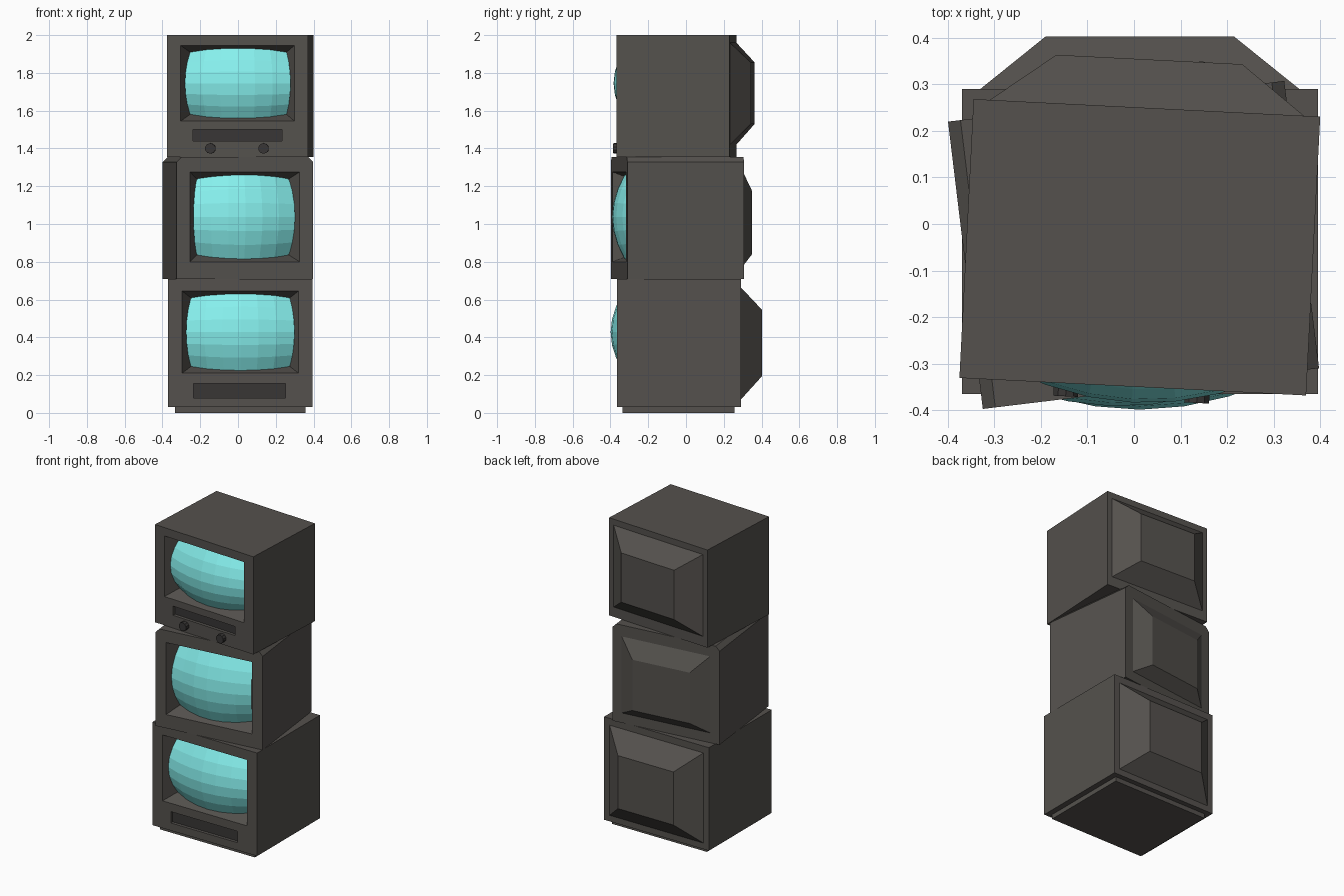
import bpy, bmesh, math
from mathutils import Matrix

if "Cube" in bpy.data.objects:
    bpy.data.objects.remove(bpy.data.objects["Cube"])


def material(name, rgb):
    m = bpy.data.materials.new(name)
    m.diffuse_color = (*rgb, 1)
    m.use_nodes = True
    m.node_tree.nodes["Principled BSDF"].inputs["Base Color"].default_value = m.diffuse_color
    return m


CASE = material("case_plastic", (0.09, 0.083, 0.075))
DARK = material("dark_plastic", (0.04, 0.037, 0.036))
GLASS = material("screen_glass", (0.24, 0.87, 0.85))


def add_mesh(name, verts, faces, mat, place):
    me = bpy.data.meshes.new(name)
    bm = bmesh.new()
    vs = [bm.verts.new(v) for v in verts]
    for f in faces:
        bm.faces.new([vs[i] for i in f])
    bmesh.ops.recalc_face_normals(bm, faces=bm.faces[:])
    bm.to_mesh(me)
    bm.free()
    ob = bpy.data.objects.new(name, me)
    bpy.context.collection.objects.link(ob)
    me.materials.append(mat)
    ob.matrix_world = place
    return ob


def loft(name, ring_a, ring_b, mat, place):
    """Closed solid between two rings with the same point count."""
    n = len(ring_a)
    faces = [tuple(range(n)), tuple(range(2 * n - 1, n - 1, -1))]
    faces += [(i, (i + 1) % n, n + (i + 1) % n, n + i) for i in range(n)]
    return add_mesh(name, ring_a + ring_b, faces, mat, place)


def rect(y, hw, z0, z1, cx=0.0):
    return [(cx - hw, y, z0), (cx + hw, y, z0), (cx + hw, y, z1), (cx - hw, y, z1)]


def cut(ob, cutter):
    mod = ob.modifiers.new("cut", 'BOOLEAN')
    mod.operation, mod.solver, mod.object = 'DIFFERENCE', 'EXACT', cutter
    bpy.context.view_layer.objects.active = ob
    bpy.ops.object.modifier_apply(modifier=mod.name)
    bpy.data.objects.remove(cutter)


def television(tag, center, angle, width, depth, z0, z1, opening, tube, chamfer=0, slot=None, knobs=()):
    place = Matrix.Translation((*center, 0)) @ Matrix.Rotation(math.radians(angle), 4, 'Z')
    w, d, c = width / 2, depth / 2, chamfer

    # Case: front outline extruded backwards
    outline = [(-w, z0), (w, z0)]
    outline += [(w, z1 - c), (w - c, z1), (c - w, z1), (-w, z1 - c)] if c else [(w, z1), (-w, z1)]
    case = loft(tag + "_case", [(x, -d, z) for x, z in outline],
                [(x, d, z) for x, z in outline], CASE, place)

    # Tapered screen recess, widened in front of the face so its mouth is exact
    cx, hw, b, t = opening
    ix, iz, deep, e = 0.045, 0.035, 0.09, 0.2
    cut(case, loft("cutter",
                   rect(-d - e * deep, hw + e * ix, b - e * iz, t + e * iz, cx),
                   rect(-d + deep, hw - ix, b + iz, t - iz, cx), CASE, place))

    # Bulging glass
    n, sx, sz, zc = 6, hw - 0.021, (t - b) / 2 - 0.015, (b + t) / 2
    verts = []
    for j in range(n + 1):
        for i in range(n + 1):
            u, v = 2 * i / n - 1, 2 * j / n - 1
            verts.append((cx + sx * u * (1 - 0.09 * v * v),
                          -d - 0.034 + 0.064 * (u * u + v * v),
                          zc + sz * v * (1 - 0.09 * u * u)))
    m = n + 1
    quads = [(j * m + i, j * m + i + 1, (j + 1) * m + i + 1, (j + 1) * m + i)
             for j in range(n) for i in range(n)]
    add_mesh(tag + "_screen", verts, quads, GLASS, place)

    # Picture tube housing at the back
    bw, bz0, bz1, tw, tz0, tz1, td = tube
    loft(tag + "_tube_housing", rect(d, bw, bz0, bz1), rect(d + td, tw, tz0, tz1), CASE, place)

    # Recessed slot under the screen
    if slot:
        sc, sw, s0, s1 = slot
        cut(case, loft("cutter", rect(-d - 0.02, sw, s0, s1, sc),
                       rect(-d + 0.025, sw, s0, s1, sc), CASE, place))
        loft(tag + "_slot_panel", rect(-d + 0.02, sw, s0, s1, sc),
             rect(-d + 0.03, sw, s0, s1, sc), DARK, place)

    # Round control knobs
    for k, (kx, kz) in enumerate(knobs):
        rings = [[(kx + 0.028 * math.cos(math.tau * (i + 0.5) / 10), y,
                   kz + 0.028 * math.sin(math.tau * (i + 0.5) / 10)) for i in range(10)]
                 for y in (-d - 0.028, -d + 0.005)]
        loft(f"{tag}_knob_{k + 1}", *rings, DARK, place)
    return place


bottom = television("bottom", (0.0125, -0.0375), 0, 0.765, 0.655, 0.03, 0.71,
                    (0, 0.308, 0.21, 0.645),
                    (0.343, 0.07, 0.665, 0.2025, 0.195, 0.545, 0.113),
                    slot=(-0.005, 0.243, 0.08, 0.155))

# Plinth under the lowest set
loft("plinth", rect(-0.298, 0.346, 0, 0.03), rect(0.295, 0.346, 0, 0.03), CASE, bottom)

television("middle", (-0.001, -0.045), 6.9, 0.728, 0.622, 0.71, 1.355,
           (0, 0.292, 0.80, 1.275),
           (0.30, 0.775, 1.28, 0.195, 0.84, 1.175, 0.063), chamfer=0.027)

television("top", (0.0125, -0.05), -2.9, 0.746, 0.6, 1.355, 2.0,
           (0, 0.301, 1.545, 1.945),
           (0.338, 1.42, 1.96, 0.20, 1.53, 1.855, 0.104),
           slot=(0, 0.236, 1.44, 1.5),
           knobs=((-0.143, 1.40), (0.139, 1.40)))
